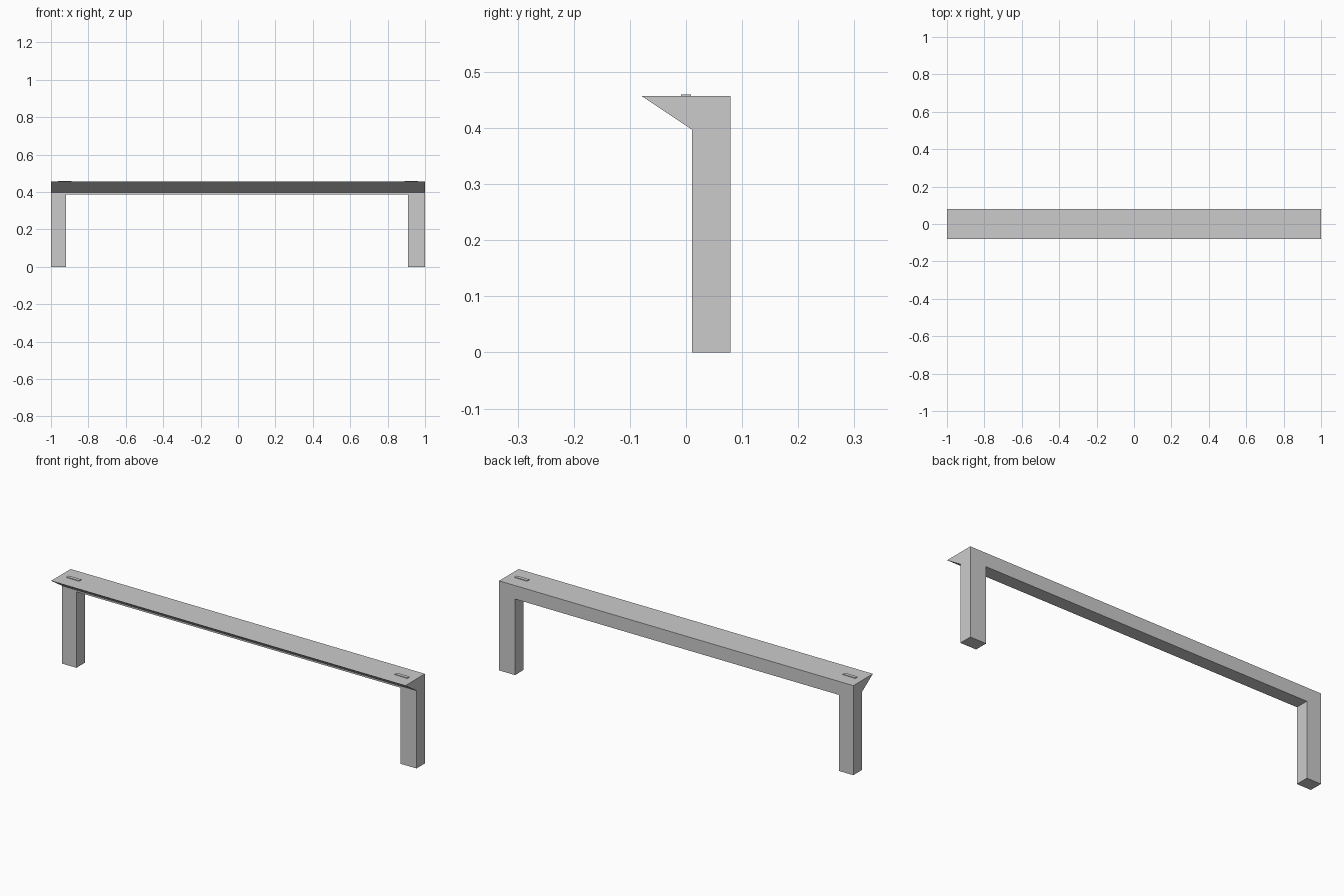
import bpy
import bmesh
from mathutils import Vector

cube = bpy.data.objects.get("Cube")
if cube:
    bpy.data.objects.remove(cube)

# One plain grey finish
grey = bpy.data.materials.new("plain grey")
grey.use_nodes = True
colour = (0.6, 0.6, 0.6, 1)
grey.diffuse_color = colour
grey.node_tree.nodes["Principled BSDF"].inputs["Base Color"].default_value = colour

TOP = 0.457
BACK, LEG_FRONT, LIP = 0.079, 0.011, -0.079


def prism(name, points, sweep):
    """Extrude a flat outline along a vector into a closed solid."""
    bm = bmesh.new()
    face = bm.faces.new([bm.verts.new(p) for p in points])
    result = bmesh.ops.extrude_face_region(bm, geom=[face], use_keep_orig=True)
    moved = [g for g in result["geom"] if isinstance(g, bmesh.types.BMVert)]
    bmesh.ops.translate(bm, verts=moved, vec=Vector(sweep))
    bmesh.ops.recalc_face_normals(bm, faces=bm.faces)
    mesh = bpy.data.meshes.new(name)
    bm.to_mesh(mesh)
    bm.free()
    mesh.materials.append(grey)
    obj = bpy.data.objects.new(name, mesh)
    bpy.context.collection.objects.link(obj)
    return obj


# Two legs and the crossbar as one arch outline
arch = [(-1, 0), (-0.92, 0), (-0.92, 0.388), (0.91, 0.388),
        (0.91, 0), (1, 0), (1, TOP), (-1, TOP)]
prism("arch_frame", [(x, LEG_FRONT, z) for x, z in arch], (0, BACK - LEG_FRONT, 0))

# Wedge-shaped overhang along the front of the crossbar
wedge = [(LIP, TOP), (LEG_FRONT, TOP), (LEG_FRONT, 0.397)]
prism("front_overhang", [(-1, y, z) for y, z in wedge], (2, 0, 0))

# Small raised tabs near both ends of the top
for side, x in (("right", -0.927), ("left", 0.927)):
    tab = [(x + sx * 0.036, sy * 0.009, TOP) for sx, sy in
           ((-1, -1), (1, -1), (1, 1), (-1, 1))]
    prism(side + "_top_tab", tab, (0, 0, 0.003))
